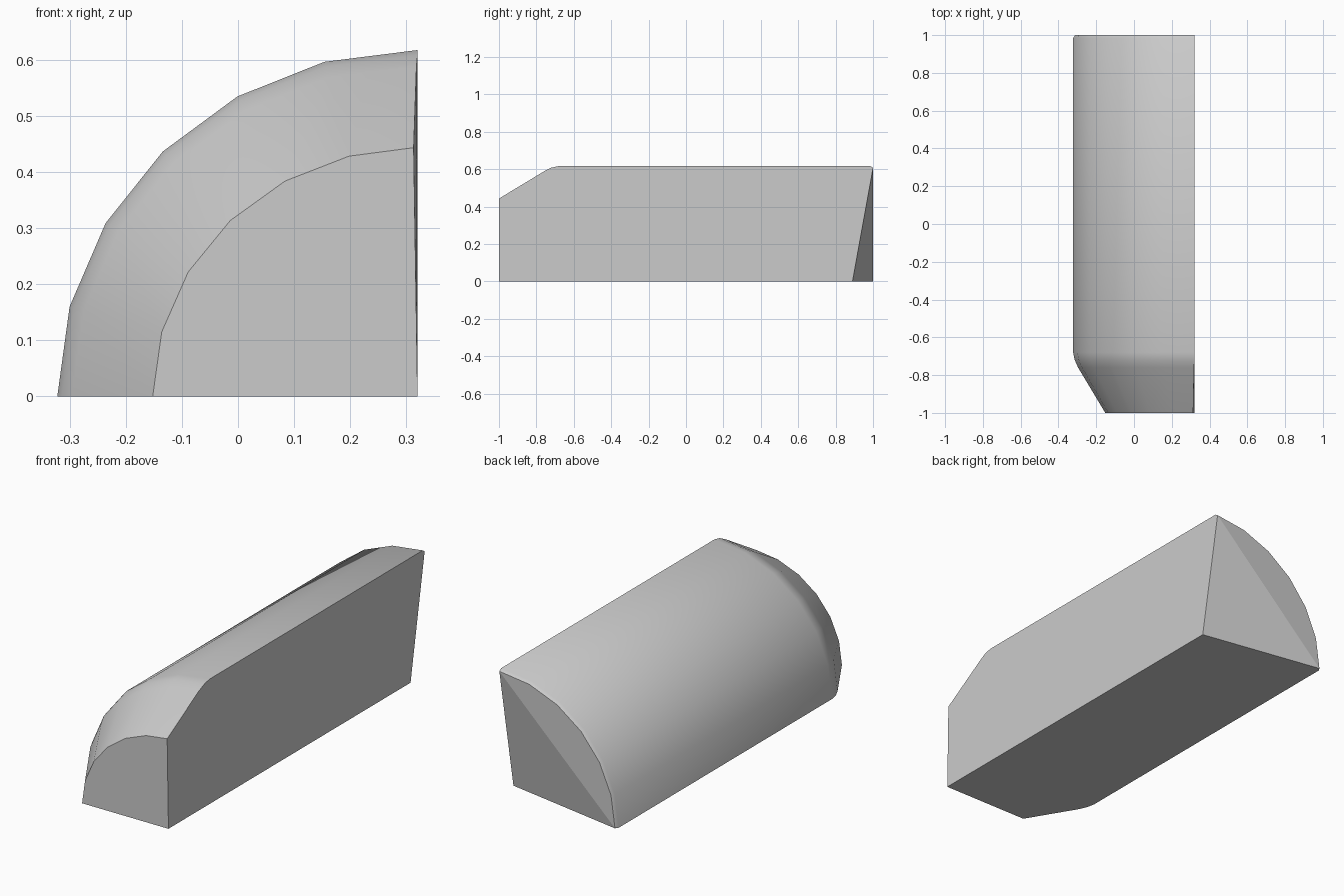
import bpy
import bmesh
import math

cube = bpy.data.objects.get("Cube")
if cube:
    bpy.data.objects.remove(cube, do_unlink=True)

# Single plain grey material
GREY = (0.6, 0.6, 0.6, 1.0)
grey = bpy.data.materials.new("plain grey")
grey.use_nodes = True
grey.diffuse_color = GREY
grey.node_tree.nodes["Principled BSDF"].inputs["Base Color"].default_value = GREY

FLAT_X = 0.32      # plane of the flat side
STEPS = 6          # sides in the quarter round

# Stations along the length: y, width, height, x of the upper edge
stations = [
    (-1.0, 0.472, 0.443, 0.313),
    (-0.76, 0.616, 0.588, 0.318),
    (-0.72, 0.634, 0.608, 0.32),
    (-0.68, 0.642, 0.617, 0.32),
    (0.985, 0.642, 0.617, 0.32),
    (1.0, 0.632, 0.607, 0.32),
]

bm = bmesh.new()


def quarter_arc(y, width, height, top_x):
    """Arc of vertices from the floor edge up to the flat side."""
    ring = []
    for i in range(STEPS + 1):
        a = math.pi / 2 * i / STEPS
        x = min(FLAT_X - width * math.cos(a), top_x)
        ring.append(bm.verts.new((x, y, height * math.sin(a))))
    return ring


rings = [quarter_arc(*s) for s in stations]
front_corner = bm.verts.new((FLAT_X, -1.0, 0))
back_corner = bm.verts.new((FLAT_X, 0.89, 0))

# Rounded skin with the tapered nose
for a, b in zip(rings, rings[1:]):
    for i in range(STEPS):
        bm.faces.new((a[i], b[i], b[i + 1], a[i + 1])).smooth = True

# Flat front, floor and side
first, last = rings[0], rings[-1]
bm.faces.new([front_corner] + first)
bm.faces.new([r[0] for r in rings] + [back_corner, front_corner])
bm.faces.new([r[-1] for r in rings] + [back_corner, front_corner])

# Back end: flat arc segment and a triangle sloping in to the lower corner
bm.faces.new(last)
bm.faces.new((last[0], last[-1], back_corner))

bmesh.ops.recalc_face_normals(bm, faces=bm.faces)
mesh = bpy.data.meshes.new("quarter_round_block")
bm.to_mesh(mesh)
bm.free()
mesh.materials.append(grey)
block = bpy.data.objects.new("quarter_round_block", mesh)
bpy.context.collection.objects.link(block)
